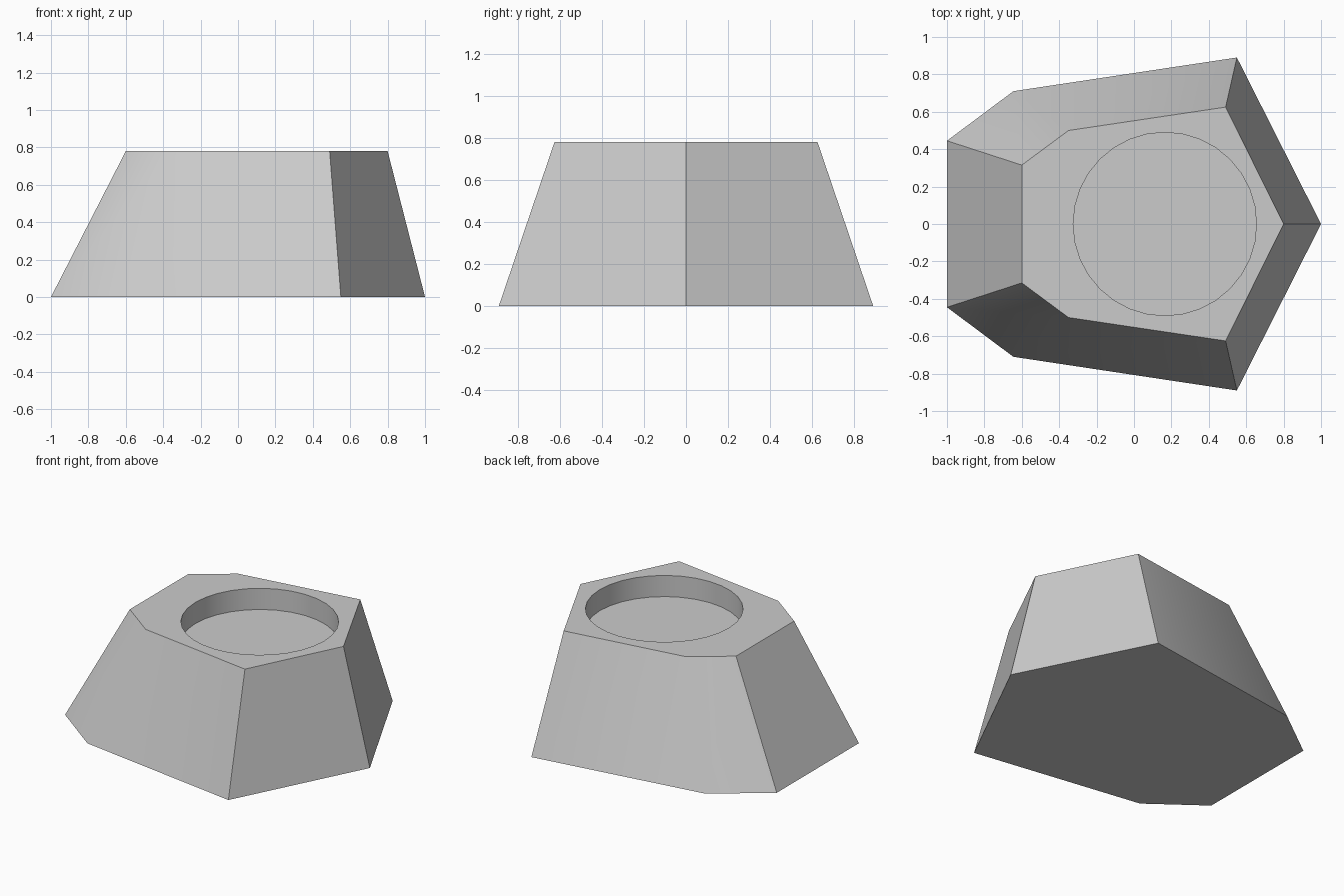
import bpy, bmesh, math

cube = bpy.data.objects.get("Cube")
if cube:
    bpy.data.objects.remove(cube, do_unlink=True)

HEIGHT = 0.78
POCKET_X, POCKET_R, POCKET_DEPTH, SEGMENTS = 0.165, 0.49, 0.145, 32

# Half outlines from the nose round to the tail
BOTTOM = [(1, 0), (0.55, 0.89), (-0.645, 0.71), (-1, 0.445)]
TOP = [(0.8, 0), (0.49, 0.625), (-0.35, 0.5), (-0.6, 0.315)]


def mirrored(half):
    return half + [(x, -y) for x, y in reversed(half[1:])]


def ring(bm, points, z):
    return [bm.verts.new((x, y, z)) for x, y in points]


def walls(bm, lower, upper):
    n = len(lower)
    for i in range(n):
        j = (i + 1) % n
        bm.faces.new((lower[i], lower[j], upper[j], upper[i]))


def loop_edges(bm, verts):
    return [bm.edges.get((v, verts[i - 1])) for i, v in enumerate(verts)]


grey = bpy.data.materials.new("light_grey")
grey.use_nodes = True
colour = (0.6, 0.6, 0.6, 1)
grey.diffuse_color = colour
grey.node_tree.nodes["Principled BSDF"].inputs["Base Color"].default_value = colour

bm = bmesh.new()

# Tapered body with a closed base
base = ring(bm, mirrored(BOTTOM), 0)
rim = ring(bm, mirrored(TOP), HEIGHT)
walls(bm, base, rim)
bm.faces.new(base[::-1])

# Round pocket sunk into the top
angles = [2 * math.pi * i / SEGMENTS for i in range(SEGMENTS)]
circle = [(POCKET_X + POCKET_R * math.cos(a), POCKET_R * math.sin(a)) for a in angles]
pocket_rim = ring(bm, circle, HEIGHT)
pocket_floor = ring(bm, circle, HEIGHT - POCKET_DEPTH)
walls(bm, pocket_rim, pocket_floor)
bm.faces.new(pocket_floor)

# Flat top around the pocket
bmesh.ops.triangle_fill(bm, use_beauty=True, normal=(0, 0, 1),
                        edges=loop_edges(bm, rim) + loop_edges(bm, pocket_rim))
bmesh.ops.recalc_face_normals(bm, faces=bm.faces)

mesh = bpy.data.meshes.new("tapered_holder")
bm.to_mesh(mesh)
bm.free()
mesh.materials.append(grey)
holder = bpy.data.objects.new("tapered_holder", mesh)
bpy.context.collection.objects.link(holder)

# Soft side corners and pocket wall, crisp edges elsewhere
bpy.ops.object.select_all(action="DESELECT")
holder.select_set(True)
bpy.context.view_layer.objects.active = holder
bpy.ops.object.shade_smooth_by_angle(angle=math.radians(30))
